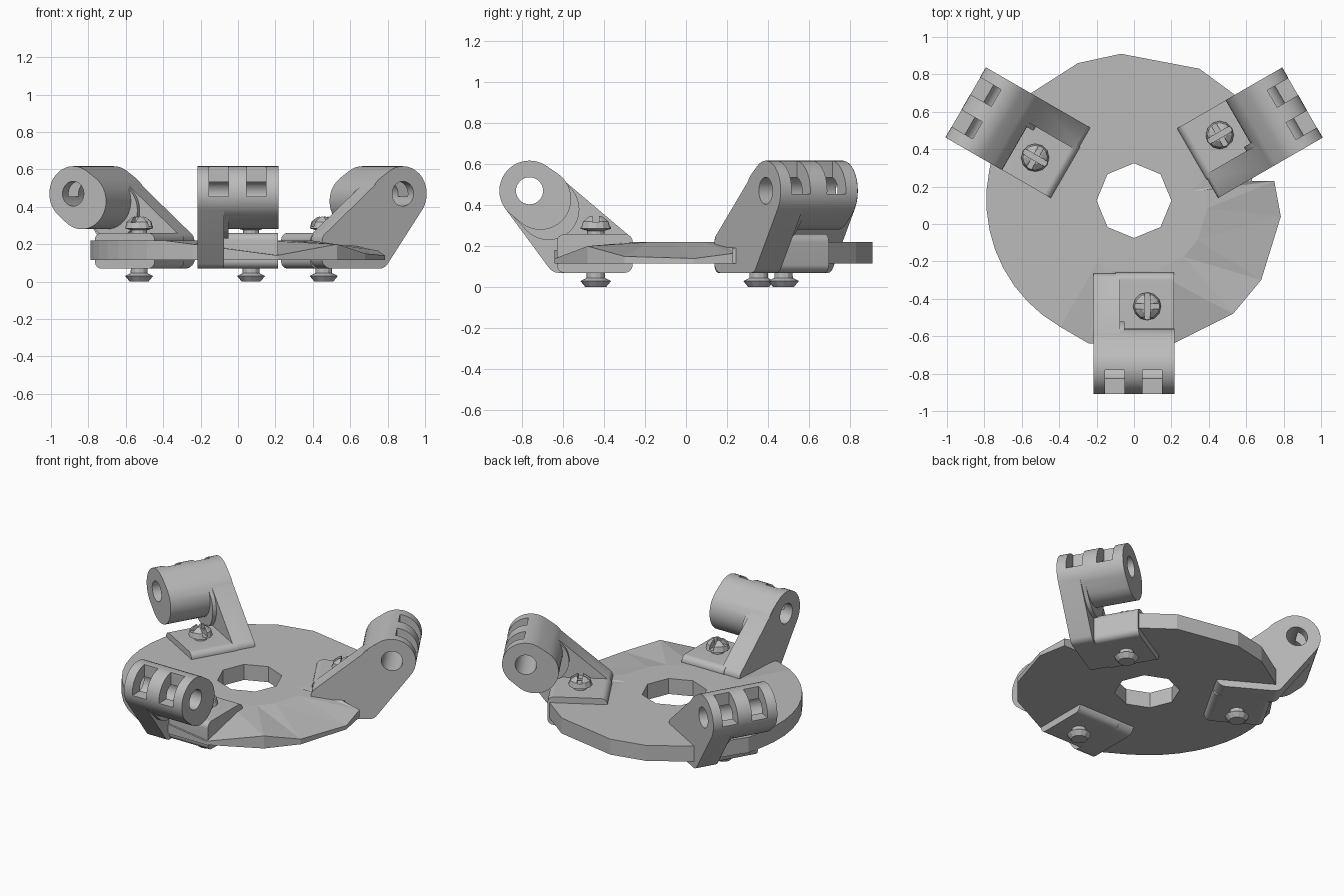
import bpy, bmesh, math
from mathutils import Matrix, Vector

if "Cube" in bpy.data.objects:
    bpy.data.objects.remove(bpy.data.objects["Cube"])

grey = bpy.data.materials.new("plain_grey")
grey.use_nodes = True
COLOUR = (0.5, 0.5, 0.5, 1)
grey.diffuse_color = COLOUR
grey.node_tree.nodes["Principled BSDF"].inputs["Base Color"].default_value = COLOUR

CENTRE = Vector((0, 0.13, 0))


def make(name, bm):
    bmesh.ops.recalc_face_normals(bm, faces=bm.faces[:])
    mesh = bpy.data.meshes.new(name)
    bm.to_mesh(mesh)
    bm.free()
    mesh.materials.append(grey)
    obj = bpy.data.objects.new(name, mesh)
    bpy.context.collection.objects.link(obj)
    return obj


def hull_prism(name, circles, x0, x1, n=40):
    """Convex outline around circles (y, z, r), extruded along x."""
    bm = bmesh.new()
    for y, z, r in circles:
        for i in range(n):
            a = math.tau * i / n
            for x in (x0, x1):
                bm.verts.new((x, y + r * math.cos(a), z + r * math.sin(a)))
    res = bmesh.ops.convex_hull(bm, input=bm.verts[:])
    junk = {g for g in res["geom_interior"] + res["geom_unused"]
            if isinstance(g, bmesh.types.BMVert)}
    bmesh.ops.delete(bm, geom=list(junk), context='VERTS')
    bmesh.ops.dissolve_limit(bm, angle_limit=0.01, verts=bm.verts[:], edges=bm.edges[:])
    return make(name, bm)


def box(name, lo, hi):
    bm = bmesh.new()
    bmesh.ops.create_cube(bm, size=1)
    lo, hi = Vector(lo), Vector(hi)
    bm.transform(Matrix.Translation((lo + hi) / 2) @ Matrix.Diagonal((*(hi - lo), 1)))
    return make(name, bm)


def lathe(name, profile, x, y, n=12):
    """Solid of revolution from (radius, z) pairs, capped at both ends."""
    bm = bmesh.new()
    rings = [[bm.verts.new((x + r * math.cos(math.tau * i / n),
                            y + r * math.sin(math.tau * i / n), z)) for i in range(n)]
             for r, z in profile]
    for a, b in zip(rings, rings[1:]):
        for i in range(n):
            bm.faces.new((a[i], a[(i + 1) % n], b[(i + 1) % n], b[i]))
    bm.faces.new(rings[0])
    bm.faces.new(rings[-1])
    return make(name, bm)


def combine(target, others, operation):
    for other in others:
        mod = target.modifiers.new("cut", 'BOOLEAN')
        mod.operation, mod.solver, mod.object = operation, 'EXACT', other
        bpy.context.view_layer.objects.active = target
        bpy.ops.object.modifier_apply(modifier=mod.name)
        bpy.data.objects.remove(other)


def shade(obj):
    bpy.ops.object.select_all(action='DESELECT')
    obj.select_set(True)
    bpy.context.view_layer.objects.active = obj
    bpy.ops.object.shade_smooth_by_angle(angle=math.radians(30))


# Faceted base plate: outline points with the height of the top edge
outline = [(-0.07, 0.91, 0.22), (0.35, 0.83, 0.22), (0.54, 0.69, 0.22), (0.64, 0.5, 0.2),
           (0.63, 0.23, 0.19), (0.75, 0.23, 0.165), (0.785, 0.04, 0.14), (0.68, -0.3, 0.15),
           (0.53, -0.48, 0.2), (0.21, -0.64, 0.14), (-0.24, -0.64, 0.2)]
for deg in range(244, 165, -8):
    a = math.radians(deg - 4)
    outline.append((0.79 * math.cos(a), 0.13 + 0.785 * math.sin(a), 0.22))
outline += [(-0.75, 0.4, 0.22), (-0.55, 0.7, 0.22), (-0.3, 0.86, 0.22)]

bm = bmesh.new()
low = [bm.verts.new((x, y, 0.115)) for x, y, z in outline]
rim = [bm.verts.new((x, y, z)) for x, y, z in outline]
flat = [bm.verts.new((x * 0.5, 0.13 + (y - 0.13) * 0.5, 0.22)) for x, y, z in outline]
count = len(outline)
for a, b in ((low, rim), (rim, flat)):
    for i in range(count):
        j = (i + 1) % count
        bm.faces.new((a[i], a[j], b[j]))
        bm.faces.new((a[i], b[j], b[i]))
bm.faces.new(low)
bm.faces.new(flat)
bmesh.ops.dissolve_limit(bm, angle_limit=0.01, verts=bm.verts[:], edges=bm.edges[:])
plate = make("base_plate", bm)
combine(plate, [lathe("hole_cutter", [(0.2, 0), (0.2, 0.5)], 0, 0.125, 8)], 'DIFFERENCE')

# Hinge bracket: slanted side arm, wide knuckle and clamping foot
bracket = hull_prism("front_bracket", [(-0.763, 0.47, 0.147), (-0.62, 0.13, 0.06),
                                       (-0.32, 0.13, 0.06), (-0.31, 0.22, 0.045)],
                     -0.217, -0.075)
knuckle = hull_prism("knuckle", [(-0.763, 0.47, 0.147), (-0.71, 0.43, 0.15)], -0.216, 0.216)
foot = hull_prism("foot", [(y, z, 0.04) for y in (-0.59, -0.3) for z in (0.11, 0.22)],
                  -0.1, 0.215)
fillet = hull_prism("fillet", [(-0.75, 0.46, 0.147), (-0.67, 0.38, 0.15)], -0.1, -0.05)
combine(bracket, [fillet, knuckle, foot], 'UNION')

# Pin bore and the two square pockets
bore = hull_prism("bore", [(-0.763, 0.47, 0.066)], -0.4, 0.4)
pockets = [box("pocket", (x, -1, 0.455), (x + 0.105, -0.78, 0.7)) for x in (-0.155, 0.045)]
combine(bracket, [bore] + pockets, 'DIFFERENCE')
shade(bracket)

# Clamp screw: tapered lower nut, shank and a slotted dome
screw = lathe("front_screw", [(0.05, 0), (0.075, 0.03), (0.045, 0.045), (0.042, 0.275),
                              (0.075, 0.285), (0.066, 0.32), (0.035, 0.345), (0.012, 0.35)],
              0.07, -0.44)
combine(screw, [box("slot", (0.055, -0.6, 0.295), (0.085, -0.3, 0.4)),
                box("cross_slot", (-0.1, -0.455, 0.315), (0.2, -0.425, 0.4))], 'DIFFERENCE')

# Repeat bracket and screw around the plate
for side, turn in (("back_left", 120), ("back_right", -120)):
    spin = (Matrix.Translation(CENTRE) @ Matrix.Rotation(math.radians(turn), 4, 'Z')
            @ Matrix.Translation(-CENTRE))
    for part in (bracket, screw):
        copy = part.copy()
        copy.name = part.name.replace("front", side)
        copy.matrix_world = spin
        bpy.context.collection.objects.link(copy)
